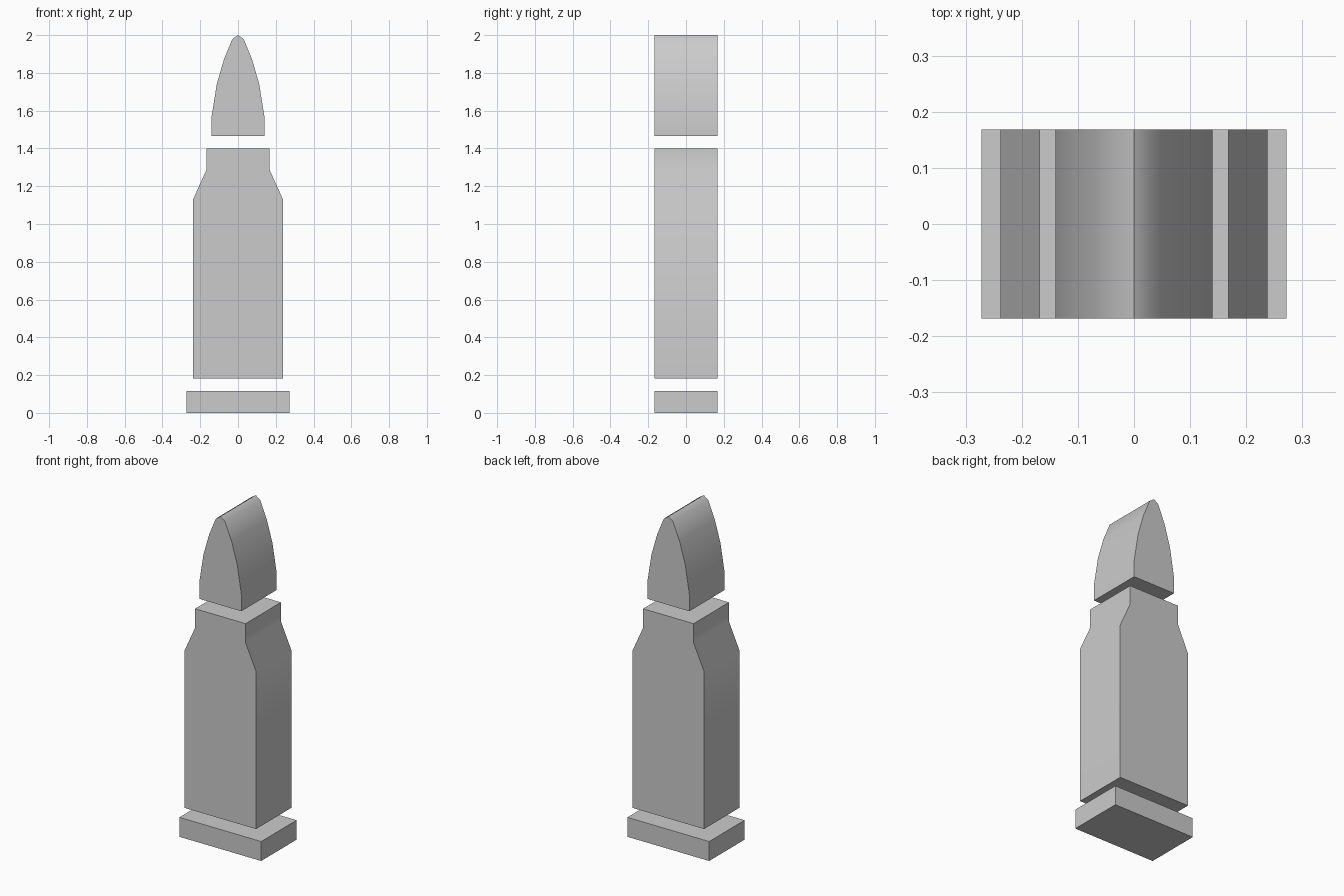
import bpy
import bmesh
import math

if "Cube" in bpy.data.objects:
    bpy.data.objects.remove(bpy.data.objects["Cube"])

HALF_DEPTH = 0.168


def extruded_part(name, half_profile):
    """Mirror a right-hand (x, z) outline, listed bottom to top, and extrude it along y."""
    left = [(-x, z) for x, z in reversed(half_profile) if x > 0]
    bm = bmesh.new()
    front = [bm.verts.new((x, -HALF_DEPTH, z)) for x, z in half_profile + left]
    face = bm.faces.new(front)
    result = bmesh.ops.extrude_face_region(bm, geom=[face], use_keep_orig=True)
    back = [v for v in result["geom"] if isinstance(v, bmesh.types.BMVert)]
    bmesh.ops.translate(bm, verts=back, vec=(0, 2 * HALF_DEPTH, 0))
    bmesh.ops.recalc_face_normals(bm, faces=bm.faces)
    mesh = bpy.data.meshes.new(name)
    bm.to_mesh(mesh)
    bm.free()
    obj = bpy.data.objects.new(name, mesh)
    bpy.context.collection.objects.link(obj)
    bpy.ops.object.select_all(action="DESELECT")
    obj.select_set(True)
    bpy.context.view_layer.objects.active = obj
    bpy.ops.object.shade_smooth_by_angle(angle=math.radians(40))
    return obj


# Flat rim at the bottom
extruded_part("base_rim", [(0.272, 0), (0.272, 0.117)])

# Case with sloped shoulders and a narrower neck
extruded_part("case_body", [(0.238, 0.183), (0.238, 1.13), (0.168, 1.285), (0.168, 1.40)])

# Pointed, curved tip
extruded_part("tip", [(0.14, 1.467), (0.14, 1.567), (0.112, 1.742),
                      (0.074, 1.873), (0.03, 1.979), (0, 2.0)])
